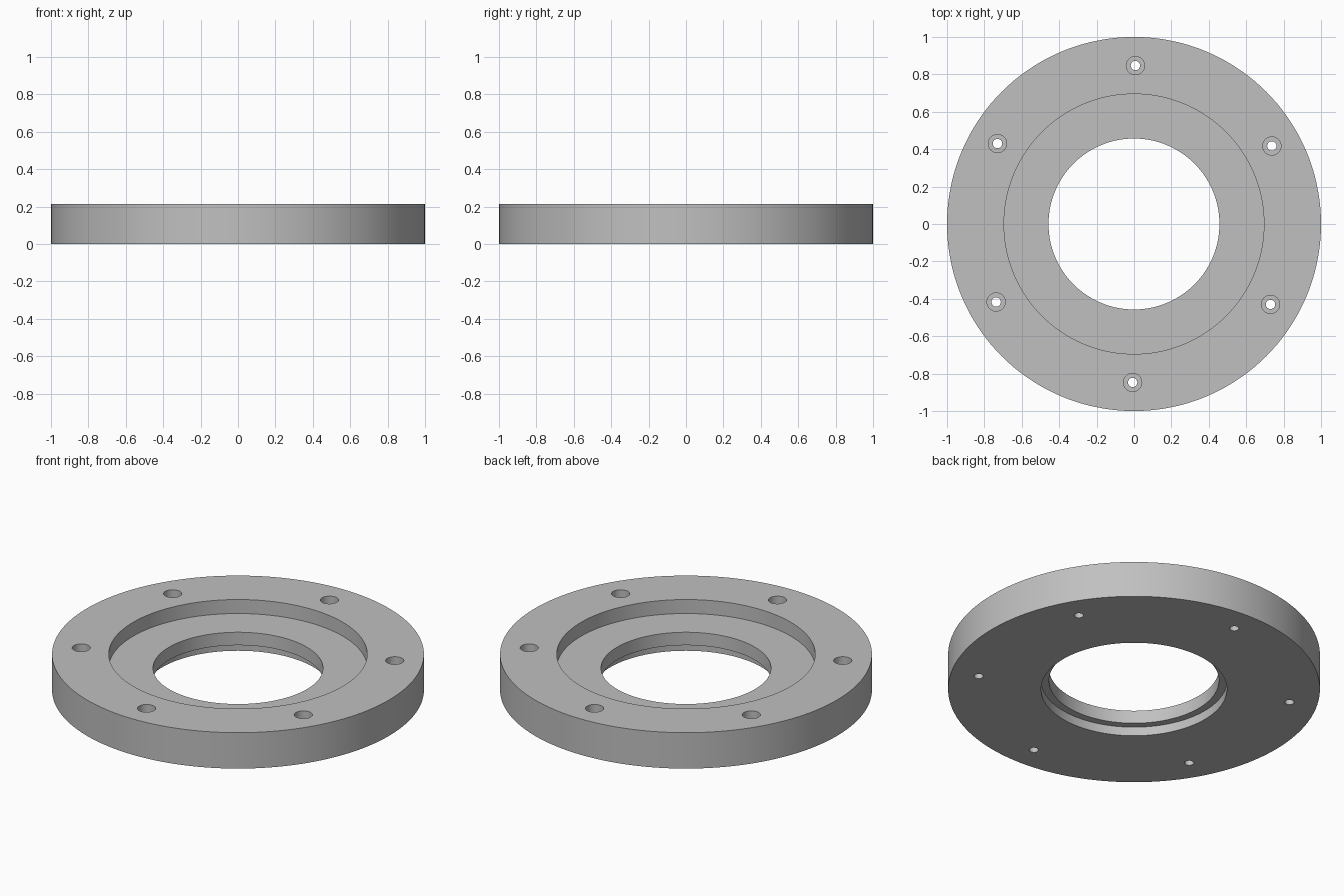
import bpy
import math

cube = bpy.data.objects.get("Cube")
if cube:
    bpy.data.objects.remove(cube, do_unlink=True)

HEIGHT = 0.213
SHELF_Z = 0.13        # floor of the wide upper recess
LIP_Z = 0.053         # roof of the lower recess
BOLT_CIRCLE = 0.847
BOLT_START = math.radians(29.5)
SEAT_Z = 0.11         # floor of each bolt head pocket


def lathe(name, profile, segments, centre=(0, 0)):
    """Revolve a closed (radius, z) loop, counter-clockwise, around a vertical axis."""
    n = len(profile)
    verts, faces = [], []
    for i in range(segments):
        a = 2 * math.pi * i / segments
        verts += [(centre[0] + r * math.cos(a), centre[1] + r * math.sin(a), z)
                  for r, z in profile]
        j = (i + 1) % segments
        faces += [(i * n + k, j * n + k, j * n + (k + 1) % n, i * n + (k + 1) % n)
                  for k in range(n)]
    return make_object(name, verts, faces)


def make_object(name, verts, faces):
    mesh = bpy.data.meshes.new(name)
    mesh.from_pydata(verts, [], faces)
    obj = bpy.data.objects.new(name, mesh)
    bpy.context.collection.objects.link(obj)
    return obj


def stepped_pin(name, steps, segments, centre):
    """Solid pin made of stacked rings with flat end caps."""
    verts, faces = [], []
    for r, z in steps:
        for i in range(segments):
            a = 2 * math.pi * i / segments
            verts.append((centre[0] + r * math.cos(a), centre[1] + r * math.sin(a), z))
    for k in range(len(steps) - 1):
        for i in range(segments):
            j = (i + 1) % segments
            lo, hi = k * segments, (k + 1) * segments
            faces.append((lo + i, lo + j, hi + j, hi + i))
    faces.append(tuple(reversed(range(segments))))
    faces.append(tuple(range(len(verts) - segments, len(verts))))
    return make_object(name, verts, faces)


# Flange body with upper recess, central bore and lower recess
flange = lathe("flange_ring", [
    (0.5, 0), (1, 0), (1, HEIGHT), (0.695, HEIGHT),
    (0.695, SHELF_Z), (0.457, SHELF_Z), (0.457, LIP_Z), (0.5, LIP_Z),
], 144)

# Six counterbored bolt holes
cutters = []
for i in range(6):
    a = BOLT_START + i * math.pi / 3
    centre = (BOLT_CIRCLE * math.cos(a), BOLT_CIRCLE * math.sin(a))
    pin = stepped_pin("bolt_hole_cutter", [
        (0.025, -0.1), (0.025, SEAT_Z), (0.049, SEAT_Z), (0.049, HEIGHT + 0.1),
    ], 32, centre)
    pin.hide_render = True
    cutters.append(pin)
    cut = flange.modifiers.new("bolt_hole", 'BOOLEAN')
    cut.operation = 'DIFFERENCE'
    cut.solver = 'EXACT'
    cut.object = pin

bpy.context.view_layer.update()
bpy.ops.object.select_all(action='DESELECT')
flange.select_set(True)
bpy.context.view_layer.objects.active = flange
for modifier in list(flange.modifiers):
    bpy.ops.object.modifier_apply(modifier=modifier.name)
for pin in cutters:
    bpy.data.objects.remove(pin, do_unlink=True)

# Plain grey metal
grey = bpy.data.materials.new("plain_grey")
grey.use_nodes = True
colour = (0.53, 0.53, 0.53, 1)
grey.diffuse_color = colour
grey.node_tree.nodes["Principled BSDF"].inputs["Base Color"].default_value = colour
flange.data.materials.clear()
flange.data.materials.append(grey)

bpy.ops.object.shade_smooth_by_angle(angle=math.radians(30))
